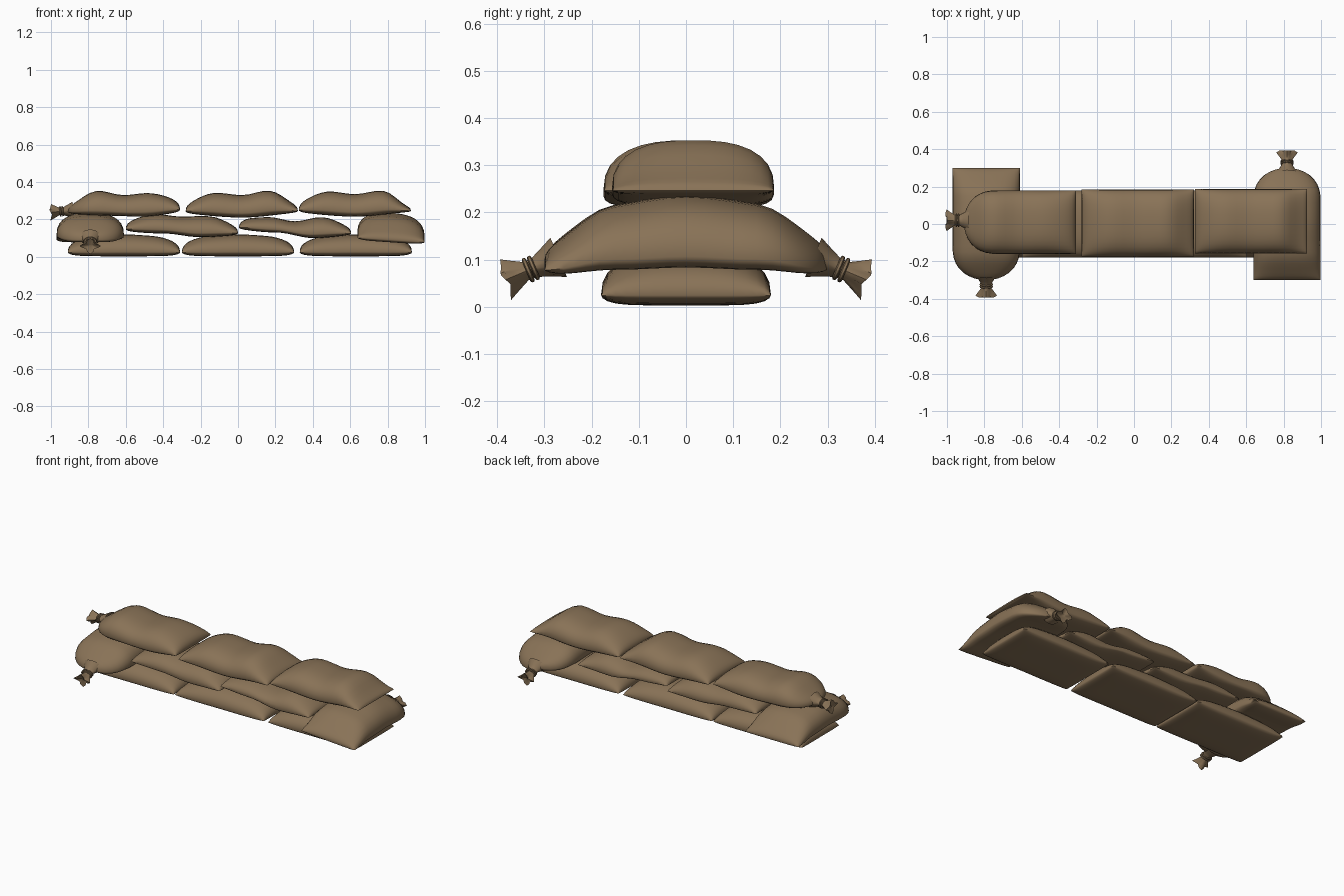
import bpy, bmesh, math
from mathutils import Vector

if "Cube" in bpy.data.objects:
    bpy.data.objects.remove(bpy.data.objects["Cube"])

burlap = bpy.data.materials.new("burlap_brown")
burlap.use_nodes = True
COLOUR = (0.25, 0.17, 0.095, 1)
burlap.diffuse_color = COLOUR
burlap.node_tree.nodes["Principled BSDF"].inputs["Base Color"].default_value = COLOUR


def finish(name, bm, x, y, turn, angle=50):
    """Turn a bmesh into a smooth, placed object."""
    bmesh.ops.recalc_face_normals(bm, faces=bm.faces)
    mesh = bpy.data.meshes.new(name)
    bm.to_mesh(mesh)
    bm.free()
    mesh.materials.append(burlap)
    mesh.shade_smooth()
    mesh.set_sharp_from_angle(angle=math.radians(angle))
    obj = bpy.data.objects.new(name, mesh)
    obj.location = (x, y, 0)
    obj.rotation_euler.z = math.radians(turn)
    bpy.context.collection.objects.link(obj)


def blend(heights, u):
    """Smooth curve through evenly spaced heights, u from -1 to 1."""
    t = (u + 1) / 2 * (len(heights) - 1)
    i = min(int(t), len(heights) - 2)
    s = (1 - math.cos((t - i) * math.pi)) / 2
    return heights[i] * (1 - s) + heights[i + 1] * s


def dome(u, v, pu, pv, root):
    return (max(0, 1 - abs(u) ** pu) * max(0, 1 - abs(v) ** pv)) ** root


def bag(name, x, y, tops, bottoms, turn=0, width=0.18, length=0.3,
        tied=False, fullness=3.5, lean=0):
    """Pillow of two domed sheets sharing a seam; a tied end is rounded."""
    bm = bmesh.new()
    for upper in (True, False):
        sheet = bmesh.ops.create_grid(bm, x_segments=24, y_segments=16, size=1)
        for vert in sheet["verts"]:
            u = math.sin(vert.co.x * math.pi / 2)
            v = math.sin(vert.co.y * math.pi / 2)
            top, bottom = blend(tops, u), blend(bottoms, u)
            seam = bottom + 0.2 * (top - bottom)
            if upper:
                z = seam + (top - seam) * dome(u, v, fullness, 2.6, 0.42)
            else:
                z = seam + (bottom - seam) * dome(u, v, 6, 6, 0.5)
            half = width
            if tied and u > 0.4:
                half *= max(0.12, (1 - ((u - 0.4) / 0.6) ** 2.5) ** 0.5)
            vert.co = (u * length, v * half, max(0.003, z + lean * v))
    bmesh.ops.remove_doubles(bm, verts=bm.verts, dist=0.0004)
    finish(name, bm, x, y, turn)


def neck(name, x, y, z, turn, droop, start=0.27):
    """Gathered neck with a ruffled mouth, bound by two cord loops."""
    bm = bmesh.new()
    axis = Vector((math.cos(droop), 0, -math.sin(droop)))
    up = Vector((math.sin(droop), 0, math.cos(droop)))
    side = Vector((0, 1, 0))
    base = Vector((start, 0, z))
    count = 16

    def ring(distance, radius, ruffle=0):
        verts = []
        for k in range(count):
            a = 2 * math.pi * k / count
            r = radius * (1 + ruffle * math.cos(4 * a))
            step = distance + ruffle * 0.02 * math.sin(3 * a)
            verts.append(bm.verts.new(base + axis * step
                         + side * (1.3 * r * math.cos(a)) + up * (r * math.sin(a))))
        return verts

    def skin(rings):
        for a, b in zip(rings, rings[1:]):
            for k in range(count):
                n = (k + 1) % count
                bm.faces.new((a[k], a[n], b[n], b[k]))

    profile = [(0, 0.045, 0), (0.03, 0.03, 0.05), (0.055, 0.019, 0.1), (0.075, 0.018, 0.1),
               (0.10, 0.027, 0.2), (0.122, 0.034, 0.3), (0.112, 0.012, 0.2)]
    rings = [ring(*p) for p in profile]
    skin(rings)
    bm.faces.new(rings[-1])
    for centre in (0.058, 0.070):
        loop = [ring(centre + 0.005 * math.cos(a), 0.023 + 0.005 * math.sin(a))
                for a in (i * math.pi / 3 for i in range(6))]
        skin(loop + loop[:1])
    finish(name, bm, x, y, turn)


# Bottom course
for label, x in (("right", -0.61), ("middle", 0), ("left", 0.63)):
    bag("bottom_bag_" + label, x, 0, (0.11, 0.115, 0.12, 0.115, 0.11), (0.003, 0.003))

# Middle course, two long bags between two crosswise bags
bag("middle_bag_right", -0.3, 0, (0.22, 0.23, 0.215, 0.22, 0.195), (0.13, 0.125, 0.105, 0.11))
bag("middle_bag_left", 0.305, 0, (0.225, 0.215, 0.19, 0.215, 0.19), (0.14, 0.13, 0.1, 0.11))
arch = (0.17, 0.222, 0.235, 0.225, 0.18)
belly = (0.07, 0.085, 0.09, 0.085, 0.07)
bag("end_bag_right", -0.79, 0, arch, belly, turn=-90, tied=True, fullness=2.6)
bag("end_bag_left", 0.818, 0, arch, belly, turn=90, tied=True, fullness=2.6, lean=0.012)
neck("end_neck_right", -0.79, 0, 0.105, -90, 0.4)
neck("end_neck_left", 0.818, 0, 0.105, 90, 0.4)

# Top course
bag("top_bag_right", -0.61, 0.01, (0.34, 0.345, 0.33, 0.357, 0.31),
    (0.23, 0.215, 0.22, 0.225), turn=180, width=0.17, tied=True, fullness=3)
neck("top_neck_right", -0.61, 0.02, 0.25, 180, 0.1)
bag("top_bag_middle", 0.02, 0.005, (0.32, 0.345, 0.33, 0.357, 0.31), (0.225, 0.21, 0.23))
bag("top_bag_left", 0.625, 0.015, (0.33, 0.352, 0.335, 0.357, 0.29),
    (0.23, 0.215, 0.235), width=0.172)
